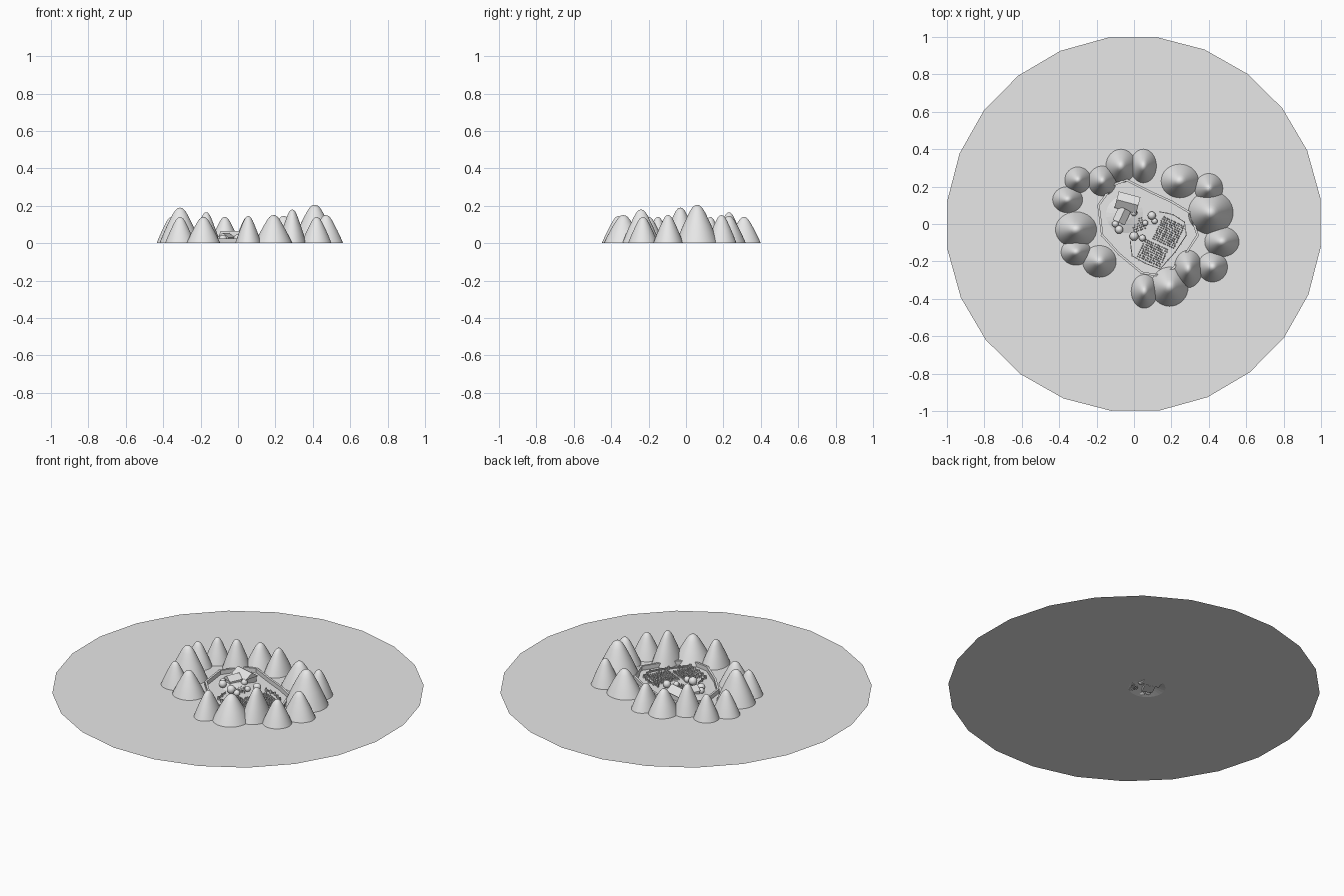
import bpy, bmesh, math, random
from mathutils import Vector, Matrix

random.seed(4)
if "Cube" in bpy.data.objects:
    bpy.data.objects.remove(bpy.data.objects["Cube"])

stone = bpy.data.materials.new("pale_grey")
stone.use_nodes = True
GREY = (0.8, 0.8, 0.8, 1)
stone.diffuse_color = GREY
stone.node_tree.nodes["Principled BSDF"].inputs["Base Color"].default_value = GREY


def finish(name, bm, smooth=False):
    mesh = bpy.data.meshes.new(name)
    bm.normal_update()
    bm.to_mesh(mesh)
    bm.free()
    mesh.materials.append(stone)
    for p in mesh.polygons:
        p.use_smooth = smooth
    ob = bpy.data.objects.new(name, mesh)
    bpy.context.collection.objects.link(ob)
    return ob


def ring(bm, n, centre, rx, ry, z, turn=0.0):
    return [bm.verts.new((centre[0] + rx * math.cos(turn + math.tau * i / n),
                          centre[1] + ry * math.sin(turn + math.tau * i / n), z))
            for i in range(n)]


def bridge(bm, a, b):
    n = len(a)
    for i in range(n):
        j = (i + 1) % n
        bm.faces.new((a[i], a[j], b[j], b[i]))


# Ground disc, with a low hollow knoll under the house
HILL = (-0.05, 0.05)
bm = bmesh.new()
rings = [ring(bm, 24, (0, 0), 1.006, 1.006, 0, math.radians(8))]
for r, z in ((0.1, 0), (0.07, 0.008), (0.035, 0.017)):
    rings.append(ring(bm, 24, HILL, r, r, z, math.radians(8)))
for a, b in zip(rings, rings[1:]):
    bridge(bm, a, b)
bm.faces.new(rings[-1])
finish("ground", bm)

# Bell-shaped mountains: x, y, radius x, radius y, height
PROFILE = ((1, 0), (0.93, 0.1), (0.8, 0.28), (0.66, 0.46), (0.5, 0.65),
           (0.36, 0.81), (0.24, 0.92), (0.12, 0.985))
MOUNTAINS = (
    (0.05, 0.31, 0.07, 0.09, 0.14), (-0.07, 0.31, 0.08, 0.09, 0.14),
    (-0.17, 0.23, 0.075, 0.08, 0.165), (-0.3, 0.235, 0.07, 0.07, 0.14),
    (-0.355, 0.13, 0.08, 0.07, 0.14), (-0.31, -0.03, 0.11, 0.095, 0.19),
    (-0.31, -0.15, 0.08, 0.07, 0.14), (-0.185, -0.2, 0.09, 0.085, 0.14),
    (0.245, 0.23, 0.1, 0.09, 0.145), (0.4, 0.19, 0.075, 0.08, 0.15),
    (0.41, 0.06, 0.12, 0.115, 0.205), (0.47, -0.095, 0.092, 0.08, 0.15),
    (0.42, -0.23, 0.08, 0.08, 0.14), (0.29, -0.24, 0.075, 0.1, 0.18),
    (0.19, -0.335, 0.1, 0.105, 0.15), (0.055, -0.36, 0.07, 0.09, 0.145))
for k, (x, y, rx, ry, h) in enumerate(MOUNTAINS):
    bm = bmesh.new()
    loops = [ring(bm, 32, (x, y), rx * r, ry * r, h * z) for r, z in PROFILE]
    for a, b in zip(loops, loops[1:]):
        bridge(bm, a, b)
    tip = bm.verts.new((x, y, h))
    top = loops[-1]
    for i, v in enumerate(top):
        bm.faces.new((v, top[(i + 1) % len(top)], tip))
    finish(f"mountain_{k + 1}", bm, True)


def add_box(bm, centre, size, angle=0.0):
    m = (Matrix.Translation(centre) @ Matrix.Rotation(angle, 4, 'Z')
         @ Matrix.Diagonal((*size, 1)))
    bmesh.ops.create_cube(bm, size=1, matrix=m)


def add_bars(bm, pts, z, width, height):
    for p, q in zip(pts, pts[1:]):
        a, b = Vector(p), Vector(q)
        d = b - a
        mid = (a + b) / 2
        add_box(bm, (mid.x, mid.y, z), (d.length + width, width, height),
                math.atan2(d.y, d.x))


# Town wall around the valley
WALL = ((-0.04, 0.235), (-0.11, 0.21), (-0.19, 0.1), (-0.17, -0.06), (-0.08, -0.16),
        (0.04, -0.26), (0.16, -0.28), (0.25, -0.2), (0.34, -0.06), (0.3, 0.06),
        (0.2, 0.12), (0.09, 0.17), (-0.04, 0.235))
bm = bmesh.new()
add_bars(bm, WALL, 0.0125, 0.012, 0.025)
finish("valley_wall", bm)

# Rail fence with posts around the fields
FENCE = ((0.14, 0.065), (0.21, 0.05), (0.27, 0.01), (0.28, -0.06), (0.22, -0.15),
         (0.14, -0.24), (0.06, -0.21), (-0.01, -0.17), (-0.02, -0.09))
bm = bmesh.new()
for z in (0.006, 0.013):
    add_bars(bm, FENCE, z, 0.004, 0.003)
for p, q in zip(FENCE, FENCE[1:]):
    for t in (0, 0.5):
        spot = Vector(p).lerp(Vector(q), t)
        add_box(bm, (spot.x, spot.y, 0.01), (0.008, 0.008, 0.02))
finish("field_fence", bm)


# Crop fields: rows of small stalks
def crop_field(name, centre, width, depth, angle, base=0.0):
    bm = bmesh.new()
    turn = Matrix.Rotation(angle, 2)
    nx, ny = round(width / 0.012), round(depth / 0.012)
    for i in range(nx):
        for j in range(ny):
            p = turn @ Vector(((i + 0.5) / nx * width - width / 2,
                               (j + 0.5) / ny * depth - depth / 2))
            h = random.uniform(0.008, 0.014)
            place = Matrix.Translation((centre[0] + p.x + random.uniform(-0.003, 0.003),
                                        centre[1] + p.y, base + h / 2))
            bmesh.ops.create_cone(bm, cap_ends=True, segments=4, radius1=0.0045,
                                  radius2=0.001, depth=h, matrix=place)
    finish(name, bm)


crop_field("east_crops", (0.185, -0.045), 0.13, 0.14, math.radians(-25))
crop_field("south_crops", (0.1, -0.155), 0.14, 0.11, math.radians(-25))
crop_field("garden_crops", (0.02, -0.005), 0.07, 0.07, math.radians(20))


# Gabled houses
def house(name, x, y, length, depth, eave, ridge, angle):
    bm = bmesh.new()
    add_box(bm, (0, 0, eave / 2), (length * 0.88, depth * 0.84, eave))
    ends = []
    for s in (-0.5, 0.5):
        ends.append([bm.verts.new((s * length, t * depth, z))
                     for t, z in ((-0.5, eave), (0.5, eave), (0, ridge))])
    bridge(bm, ends[0], ends[1])
    bm.faces.new(ends[0])
    bm.faces.new(ends[1][::-1])
    bmesh.ops.recalc_face_normals(bm, faces=bm.faces)
    ob = finish(name, bm)
    ob.location = (x, y, 0)
    ob.rotation_euler.z = angle


house("main_house", -0.035, 0.115, 0.12, 0.09, 0.034, 0.065, math.radians(-15))
house("side_house", -0.065, 0.045, 0.08, 0.07, 0.03, 0.055, math.radians(65))

# Round shrubs
for k, (x, y, r) in enumerate(((-0.08, -0.03, 0.022), (0, -0.065, 0.024),
                               (0.045, -0.075, 0.018), (0.095, 0.045, 0.022),
                               (0.06, 0.005, 0.016), (0.11, 0.015, 0.016),
                               (-0.1, 0, 0.018), (0, 0.06, 0.018))):
    bm = bmesh.new()
    bmesh.ops.create_uvsphere(bm, u_segments=16, v_segments=10, radius=r,
                              matrix=Matrix.Translation((x, y, r)))
    finish(f"shrub_{k + 1}", bm, True)
